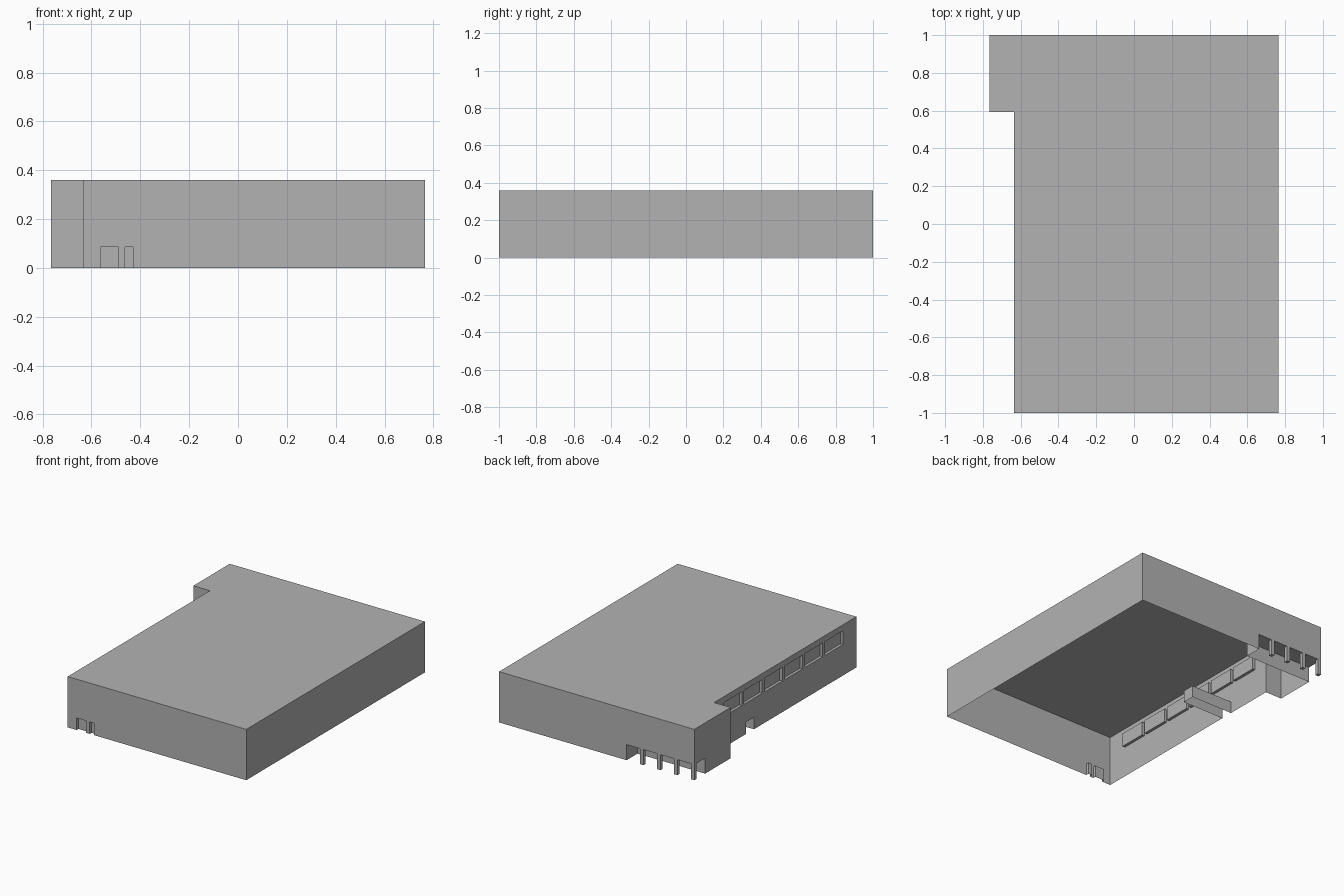
import bpy
import bmesh
from mathutils import Vector

cube = bpy.data.objects.get("Cube")
if cube:
    bpy.data.objects.remove(cube, do_unlink=True)

HEIGHT = 0.36
UP = Vector((0, 0, 1))

concrete = bpy.data.materials.new("light_grey")
concrete.use_nodes = True
GREY = (0.45, 0.45, 0.45, 1)
concrete.diffuse_color = GREY
concrete.node_tree.nodes["Principled BSDF"].inputs["Base Color"].default_value = GREY


def finish(name, bm):
    """Weld, merge coplanar faces and make an object."""
    bmesh.ops.remove_doubles(bm, verts=bm.verts, dist=0.0001)
    bmesh.ops.dissolve_limit(bm, angle_limit=0.01, verts=bm.verts, edges=bm.edges)
    mesh = bpy.data.meshes.new(name)
    bm.to_mesh(mesh)
    bm.free()
    mesh.materials.append(concrete)
    obj = bpy.data.objects.new(name, mesh)
    bpy.context.collection.objects.link(obj)
    return obj


def face(bm, points):
    return bm.faces.new([bm.verts.new(p) for p in points])


def wall(name, start, end, openings=()):
    """Thin wall; openings are (u0, u1, z0, z1, depth), depth 0 is a plain hole."""
    start, end = Vector((*start, 0)), Vector((*end, 0))
    along = (end - start).normalized()
    inward = UP.cross(along)

    def at(u, z, d=0):
        return start + along * u + UP * z + inward * d

    us = sorted({0, (end - start).length, *(v for o in openings for v in o[:2])})
    zs = sorted({0, HEIGHT, *(v for o in openings for v in o[2:4])})
    bm = bmesh.new()
    for u0, u1 in zip(us, us[1:]):
        for z0, z1 in zip(zs, zs[1:]):
            u, z = (u0 + u1) / 2, (z0 + z1) / 2
            if not any(o[0] < u < o[1] and o[2] < z < o[3] for o in openings):
                face(bm, [at(u0, z0), at(u1, z0), at(u1, z1), at(u0, z1)])
    # recessed panel with its reveals, open at ground level
    for u0, u1, z0, z1, depth in openings:
        if not depth:
            continue
        ring = [(u0, z0), (u0, z1), (u1, z1), (u1, z0)]
        face(bm, [at(u, z, depth) for u, z in reversed(ring)])
        for i, a in enumerate(ring):
            b = ring[(i + 1) % 4]
            if i == 3 and z0 == 0:
                continue
            face(bm, [at(*a), at(*b), at(*b, depth), at(*a, depth)])
    return finish(name, bm)


# Footprint, counter-clockwise
EAST, WEST, WING = 0.765, -0.635, -0.765
NOTCH = 0.593
outline = [(WEST, -1), (EAST, -1), (EAST, 1), (WING, 1), (WING, NOTCH), (WEST, NOTCH)]

bm = bmesh.new()
face(bm, [(x, y, HEIGHT) for x, y in outline])
finish("roof", bm)

# Openings of each wall
PORCH_X, PORCH_Y, PORCH_Z = -0.235, 0.878, 0.11
front_doors = [(0.071, 0.145, 0, 0.085, 0.02), (0.173, 0.205, 0, 0.085, 0.02)]
porch_back = [(EAST - PORCH_X, EAST - WING, 0, PORCH_Z, 0)]
porch_side = [(0, 1 - PORCH_Y, 0, PORCH_Z, 0)]
windows = [(0.112 + 0.226 * i, 0.312 + 0.226 * i, 0.22, 0.317, 0.02) for i in range(6)]
entrance_passage = [(0.358, 0.447, 0, 0.085, 0.33)]

names = ["front_wall", "left_wall", "back_wall", "wing_side_wall", "wing_front_wall", "window_wall"]
cuts = [front_doors, [], porch_back, porch_side, [], windows + entrance_passage]
for i, (name, openings) in enumerate(zip(names, cuts)):
    wall(name, outline[i], outline[(i + 1) % len(outline)], openings)

# Porch: ceiling, inner wall and end wall
bm = bmesh.new()
face(bm, [(WING, PORCH_Y, PORCH_Z), (WING, 1, PORCH_Z), (PORCH_X, 1, PORCH_Z), (PORCH_X, PORCH_Y, PORCH_Z)])
face(bm, [(PORCH_X, PORCH_Y, 0), (WING, PORCH_Y, 0), (WING, PORCH_Y, PORCH_Z), (PORCH_X, PORCH_Y, PORCH_Z)])
face(bm, [(PORCH_X, 1, 0), (PORCH_X, PORCH_Y, 0), (PORCH_X, PORCH_Y, PORCH_Z), (PORCH_X, 1, PORCH_Z)])
finish("porch", bm)

# Square porch posts, flush with the back wall
POST = 0.026
for i in range(4):
    bm = bmesh.new()
    bmesh.ops.create_cube(bm, size=1)
    bmesh.ops.scale(bm, vec=(POST, POST, PORCH_Z), verts=bm.verts)
    x = WING + POST / 2 + 0.133 * i
    bmesh.ops.translate(bm, vec=(x, 1 - POST / 2, PORCH_Z / 2), verts=bm.verts)
    finish(f"porch_post_{i + 1}", bm)
